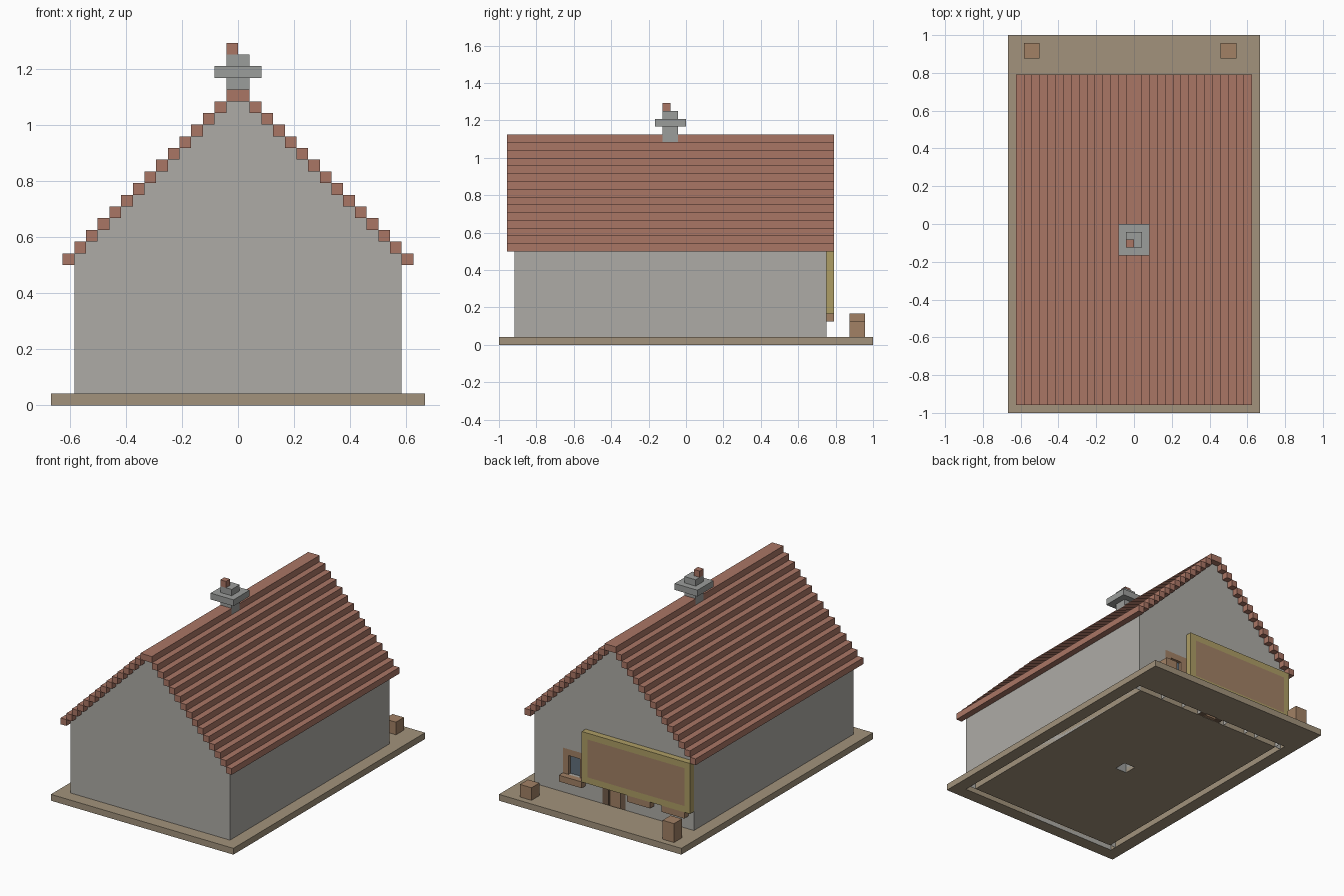
import bpy, bmesh
from mathutils import Matrix, Vector

if "Cube" in bpy.data.objects:
    bpy.data.objects.remove(bpy.data.objects["Cube"])

U = 1 / 24  # one block; everything below is measured in blocks


def material(name, rgb):
    m = bpy.data.materials.new(name)
    m.diffuse_color = (*rgb, 1)
    m.use_nodes = True
    m.node_tree.nodes["Principled BSDF"].inputs["Base Color"].default_value = m.diffuse_color
    return m


EARTH = material("earth", (0.36, 0.29, 0.20))
STONE = material("stone", (0.42, 0.41, 0.38))
TILE = material("roof_tile", (0.40, 0.18, 0.13))
WOOD = material("wood", (0.36, 0.22, 0.13))
DARK = material("dark_wood", (0.17, 0.11, 0.07))
GOLD = material("sign_border", (0.42, 0.34, 0.13))
GLASS = material("glass", (0.12, 0.16, 0.20))
FLUE = material("chimney_stone", (0.33, 0.34, 0.33))


def finish(name, bm, mat, open_bottom=False):
    if open_bottom:
        low = [f for f in bm.faces if all(abs(v.co.z) < 1e-4 for v in f.verts)]
        bmesh.ops.delete(bm, geom=low, context='FACES')
    bmesh.ops.scale(bm, vec=(U, U, U), verts=bm.verts)
    mesh = bpy.data.meshes.new(name)
    bm.to_mesh(mesh)
    bm.free()
    mesh.materials.append(mat)
    ob = bpy.data.objects.new(name, mesh)
    bpy.context.collection.objects.link(ob)
    return ob


def add_box(bm, x0, x1, y0, y1, z0, z1):
    centre = Vector((x0 + x1, y0 + y1, z0 + z1)) / 2
    size = Matrix.Diagonal((x1 - x0, y1 - y0, z1 - z0, 1))
    bmesh.ops.create_cube(bm, size=1, matrix=Matrix.Translation(centre) @ size)


def boxes(name, mat, items, open_bottom=False):
    bm = bmesh.new()
    for b in items:
        add_box(bm, *b)
    return finish(name, bm, mat, open_bottom)


def ring(a0, a1, b0, b1, c0, c1, d0, d1):
    """Four rectangles around the hole c0..c1, d0..d1."""
    return [(a0, a1, b0, d0), (a0, a1, d1, b1), (a0, c0, d0, d1), (c1, a1, d0, d1)]


def gable(name, y0, y1, z0):
    """Stepped gable wall standing on z0."""
    half = [(14, z0)]
    for i in range(14):
        half += [(14 - i, 12 + i), (14 - i, 13 + i)]
    if z0 < 12:
        half.pop(1)
    outline = half + [(-x, z) for x, z in reversed(half)]
    bm = bmesh.new()
    face = bm.faces.new([bm.verts.new((x, y0, z)) for x, z in outline])
    ext = bmesh.ops.extrude_face_region(bm, geom=[face])
    verts = [v for v in ext["geom"] if isinstance(v, bmesh.types.BMVert)]
    bmesh.ops.translate(bm, vec=(0, y1 - y0, 0), verts=verts)
    bmesh.ops.recalc_face_normals(bm, faces=bm.faces)
    return finish(name, bm, STONE, z0 == 0)


# Ground slab, slotted where walls and flue pass through
boxes("ground_slab", EARTH,
      [(*r, 0, 1) for r in ring(-16, 16, -24, 24, -14, 14, -22, 18)])
boxes("floor", EARTH,
      [(*r, 0, 1) for r in ring(-13, 13, -21, 17, -1, 1, -3, -1)])

# Walls
gable("front_wall", -22, -21, 0)
for side, x in (("left", -14), ("right", 13)):
    boxes(side + "_wall", STONE, [(x, x + 1, -21, 17, 0, 13)], True)
gable("back_wall_gable", 17, 18, 8)
windows = [(-13, -9), (-7, -3), (5, 9)]
piers = [(-14, -13), (-9, -7), (-3, -2), (2, 5), (9, 14)]
boxes("back_wall_lower", STONE,
      [(a, b, 17, 18, 0, 8) for a, b in piers]
      + [(a, b, 17, 18, 0, 4) for a, b in windows], True)

# Windows with protruding sills
for n, (a, b) in enumerate(windows, 1):
    boxes(f"window_frame_{n}", WOOD,
          [(a, a + 1, 17, 18, 4, 7), (b - 1, b, 17, 18, 4, 7), (a, b, 17, 18, 7, 8)])
    boxes(f"window_glass_{n}", GLASS, [(a + 1, b - 1, 17.1, 17.5, 4, 7)])
    boxes(f"window_sill_{n}", WOOD, [(a, b, 18, 19, 3, 4)])

# Door
boxes("door_frame", DARK,
      [(-2, -1, 17, 18, 0, 7), (1, 2, 17, 18, 0, 7), (-2, 2, 17, 18, 7, 8)])
boxes("door", WOOD, [(-1, 1, 17.1, 17.6, 0, 7)])

# Stepped roof courses and ridge, interrupted by the chimney
courses = []
for i in range(14):
    for x in (14 - i, i - 15):
        courses.append((x, x + 1, -23, 19, 12 + i, 13 + i))
boxes("roof_courses", TILE, courses)
boxes("roof_ridge", TILE, [(-1, 1, -23, -3, 26, 27), (-1, 1, -1, 19, 26, 27)])

# Chimney
boxes("chimney_flue", FLUE, [(-1, 1, -3, -1, 0, 30)], True)
boxes("chimney_collar", FLUE,
      [(*r, 28, 29) for r in ring(-2, 2, -4, 0, -1, 1, -3, -1)])
boxes("chimney_pot", TILE, [(-1, 0, -3, -2, 30, 31)])

# Blank sign board with border
boxes("sign_border", GOLD,
      [(a, b, 18, 19, c, d) for a, b, c, d in ring(-14, 5, 4, 12, -13, 4, 5, 11)])
boxes("sign_panel", WOOD, [(-13, 4, 18, 19, 5, 11)])

# Crates by the entrance
boxes("tall_crate", WOOD, [(-14, -12, 21, 23, 1, 4)])
boxes("short_crate", WOOD, [(11, 13, 21, 23, 1, 3)])
